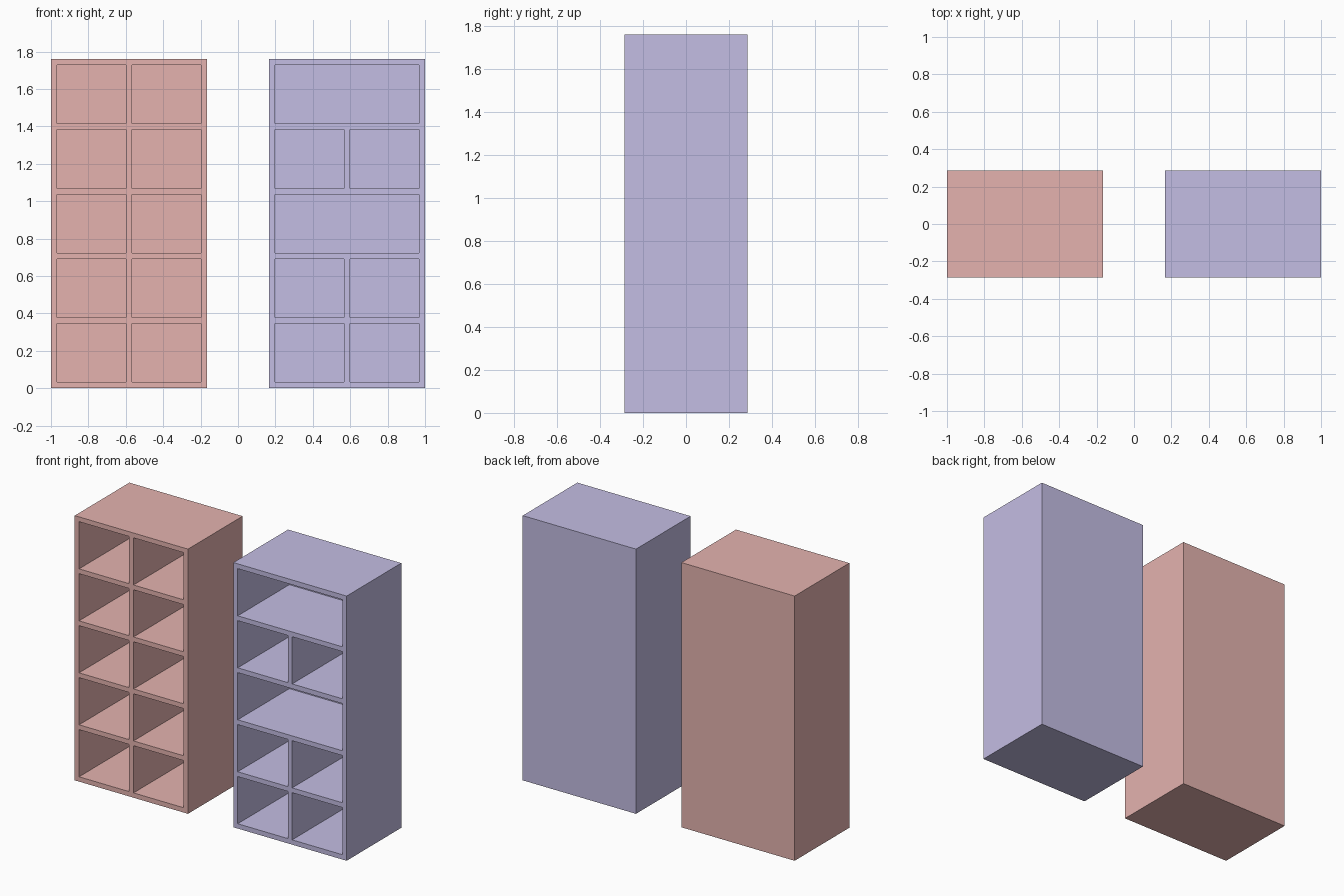
import bpy, bmesh
from mathutils import Vector

if "Cube" in bpy.data.objects:
    bpy.data.objects.remove(bpy.data.objects["Cube"])

WIDTH, HEIGHT, DEPTH = 0.833, 1.76, 0.574
WALL, ROWS = 0.032, 5


def cuts(start, length, cells):
    """Panel edge positions: wall, cell, wall, ... wall."""
    cell = (length - WALL * (cells + 1)) / cells
    out = [start]
    for i in range(2 * cells + 1):
        out.append(out[-1] + (WALL if i % 2 == 0 else cell))
    return out


def shelf_unit(name, left, wide_rows, color):
    xs, zs = cuts(left, WIDTH, 2), cuts(0, HEIGHT, ROWS)
    bm = bmesh.new()

    # Front face laid out as a grid of panel edges and compartments
    v = [[bm.verts.new((x, -DEPTH / 2, z)) for x in xs] for z in zs]
    grid = [[bm.faces.new((v[r][c], v[r][c + 1], v[r + 1][c + 1], v[r + 1][c]))
             for c in range(len(xs) - 1)] for r in range(len(zs) - 1)]

    # Compartments: two per row, or one full-width opening
    holes = []
    for r in range(ROWS):
        row = grid[2 * r + 1]
        if r in wide_rows:
            holes += bmesh.ops.dissolve_faces(bm, faces=row[1:4])["region"]
        else:
            holes += [row[1], row[3]]
    frame = [f for f in bm.faces if f not in holes]

    # Outer shell: back panel and the sides joining it to the front
    rim = [e for e in bm.edges if e.is_boundary]
    ext = bmesh.ops.extrude_edge_only(bm, edges=rim)["geom"]
    bmesh.ops.translate(bm, vec=Vector((0, DEPTH, 0)),
                        verts=[g for g in ext if isinstance(g, bmesh.types.BMVert)])
    bmesh.ops.contextual_create(bm, geom=[g for g in ext if isinstance(g, bmesh.types.BMEdge)])

    # Push the compartments in, leaving a thin back
    for f in bmesh.ops.extrude_discrete_faces(bm, faces=holes)["faces"]:
        bmesh.ops.translate(bm, vec=Vector((0, DEPTH - WALL, 0)), verts=f.verts)

    bmesh.ops.recalc_face_normals(bm, faces=bm.faces)
    mesh = bpy.data.meshes.new(name)
    bm.to_mesh(mesh)
    bm.free()
    mat = bpy.data.materials.new(name + "_paint")
    mat.diffuse_color = (*color, 1)
    mat.use_nodes = True
    mat.node_tree.nodes["Principled BSDF"].inputs["Base Color"].default_value = mat.diffuse_color
    mesh.materials.append(mat)
    bpy.context.collection.objects.link(bpy.data.objects.new(name, mesh))


shelf_unit("red_shelf_unit", -1.0, (), (0.78, 0.45, 0.43))
shelf_unit("purple_shelf_unit", 1.0 - WIDTH, (2, 4), (0.55, 0.51, 0.77))
